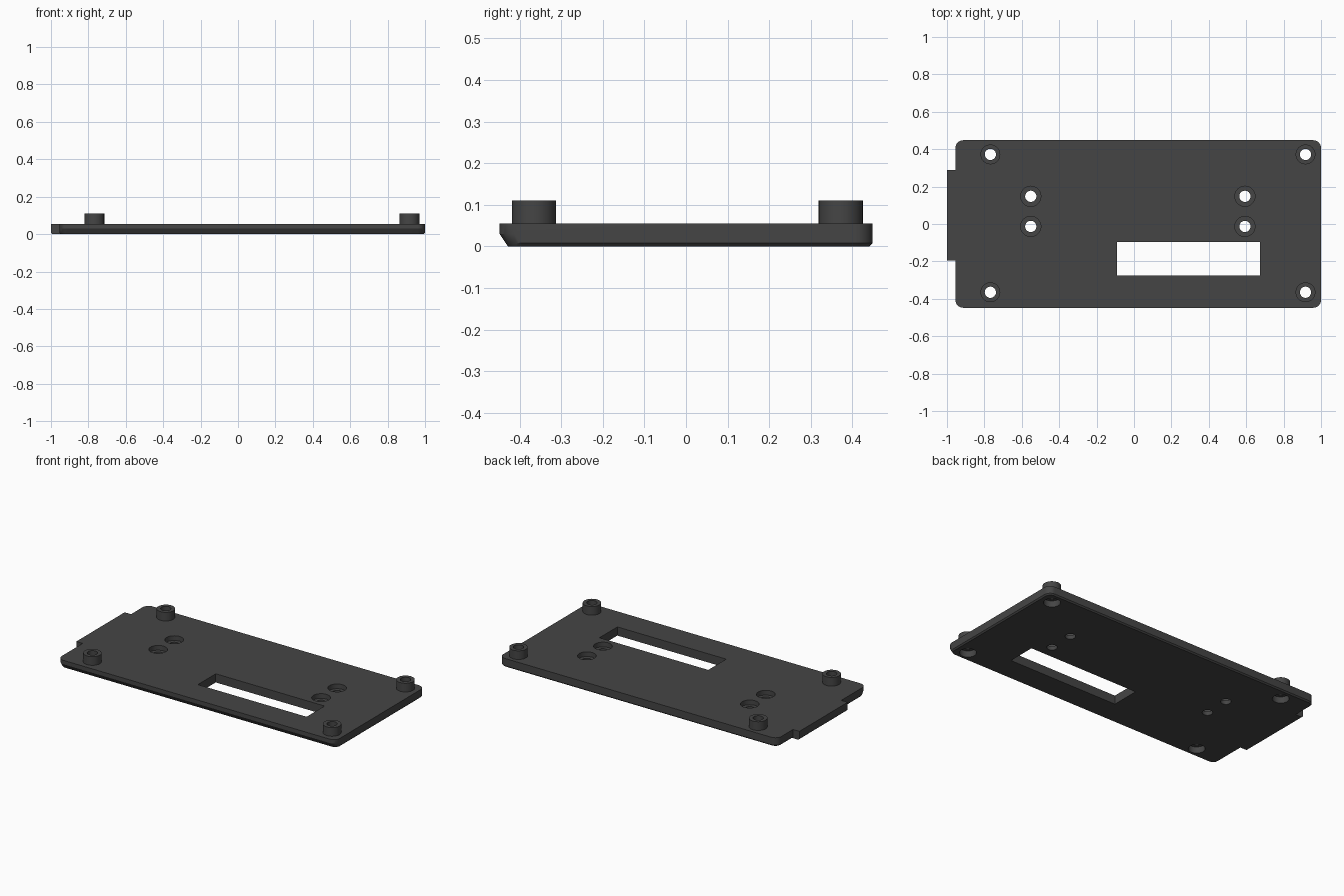
import bpy, bmesh, math

if "Cube" in bpy.data.objects:
    bpy.data.objects.remove(bpy.data.objects["Cube"])

PLATE_TOP = 0.055
BOSS_TOP = 0.11

mat = bpy.data.materials.new("dark grey")
mat.diffuse_color = (0.06, 0.06, 0.06, 1)
mat.use_nodes = True
mat.node_tree.nodes["Principled BSDF"].inputs["Base Color"].default_value = mat.diffuse_color


def finish(name, bm):
    bmesh.ops.recalc_face_normals(bm, faces=bm.faces)
    me = bpy.data.meshes.new(name)
    bm.to_mesh(me)
    bm.free()
    me.materials.append(mat)
    ob = bpy.data.objects.new(name, me)
    bpy.context.collection.objects.link(ob)
    return ob


def outline(x0, x1, y0, y1, r, n):
    """Rectangle with rounded corners, counter-clockwise."""
    pts = []
    for k, (cx, cy) in enumerate([(x1 - r, y1 - r), (x0 + r, y1 - r),
                                  (x0 + r, y0 + r), (x1 - r, y0 + r)]):
        for i in range(n + 1):
            a = math.pi / 2 * (k + i / n)
            pts.append((cx + r * math.cos(a), cy + r * math.sin(a)))
    return pts


def slab(name, rings):
    """Solid through a stack of (z, outline) rings."""
    bm = bmesh.new()
    loops = [[bm.verts.new((x, y, z)) for x, y in pts] for z, pts in rings]
    n = len(loops[0])
    for a, b in zip(loops, loops[1:]):
        for i in range(n):
            j = (i + 1) % n
            bm.faces.new((a[i], a[j], b[j], b[i]))
    bm.faces.new(loops[0][::-1])
    bm.faces.new(loops[-1])
    return finish(name, bm)


def cylinder(name, x, y, r, z0, z1):
    pts = [(x + r * math.cos(i * math.tau / 40), y + r * math.sin(i * math.tau / 40))
           for i in range(40)]
    return slab(name, [(z0, pts), (z1, pts)])


def boolean(target, tool, operation):
    mod = target.modifiers.new(operation.lower(), 'BOOLEAN')
    mod.object, mod.operation, mod.solver = tool, operation, 'EXACT'
    bpy.context.view_layer.objects.active = target
    bpy.ops.object.modifier_apply(modifier=mod.name)
    bpy.data.objects.remove(tool, do_unlink=True)


# Plate: small lower bevel all round, larger chamfer along the front edge
rings = []
for z in (0, 0.008, 0.03, PLATE_TOP):
    e = max(0, 0.008 - z)
    f = max(0, 0.02 * (1 - z / 0.03))
    rings.append((z, outline(-0.955 + e, 1 - e, -0.448 + f, 0.448 - e, 0.042 - e, 8)))
plate = slab("base_plate", rings)

# End tab
tab_rings = []
for z in (0, 0.008, PLATE_TOP):
    e = max(0, 0.008 - z)
    tab_rings.append((z, [(-0.9, -0.195), (-0.9, 0.29), (-1 + e, 0.29), (-1 + e, -0.195)]))
boolean(plate, slab("end_tab", tab_rings), 'UNION')

# Corner bosses, bored through and counterbored from below
for x in (-0.768, 0.917):
    for y in (-0.365, 0.372):
        boolean(plate, cylinder("boss", x, y, 0.053, 0.045, BOSS_TOP), 'UNION')
        boolean(plate, cylinder("bore", x, y, 0.03, -0.1, 0.2), 'DIFFERENCE')
        boolean(plate, cylinder("counterbore", x, y, 0.048, -0.1, 0.04), 'DIFFERENCE')

# Middle screw holes, counterbored from above
for x in (-0.552, 0.593):
    for y in (-0.013, 0.148):
        boolean(plate, cylinder("bore", x, y, 0.03, -0.1, 0.2), 'DIFFERENCE')
        boolean(plate, cylinder("counterbore", x, y, 0.054, 0.025, 0.2), 'DIFFERENCE')

# Rectangular window
window = [(-0.09, -0.275), (0.675, -0.275), (0.675, -0.095), (-0.09, -0.095)]
boolean(plate, slab("window", [(-0.1, window), (0.2, window)]), 'DIFFERENCE')

# Smooth the round walls, keep the edges sharp
plate.select_set(True)
bpy.context.view_layer.objects.active = plate
bpy.ops.object.shade_smooth_by_angle(angle=math.radians(25))
